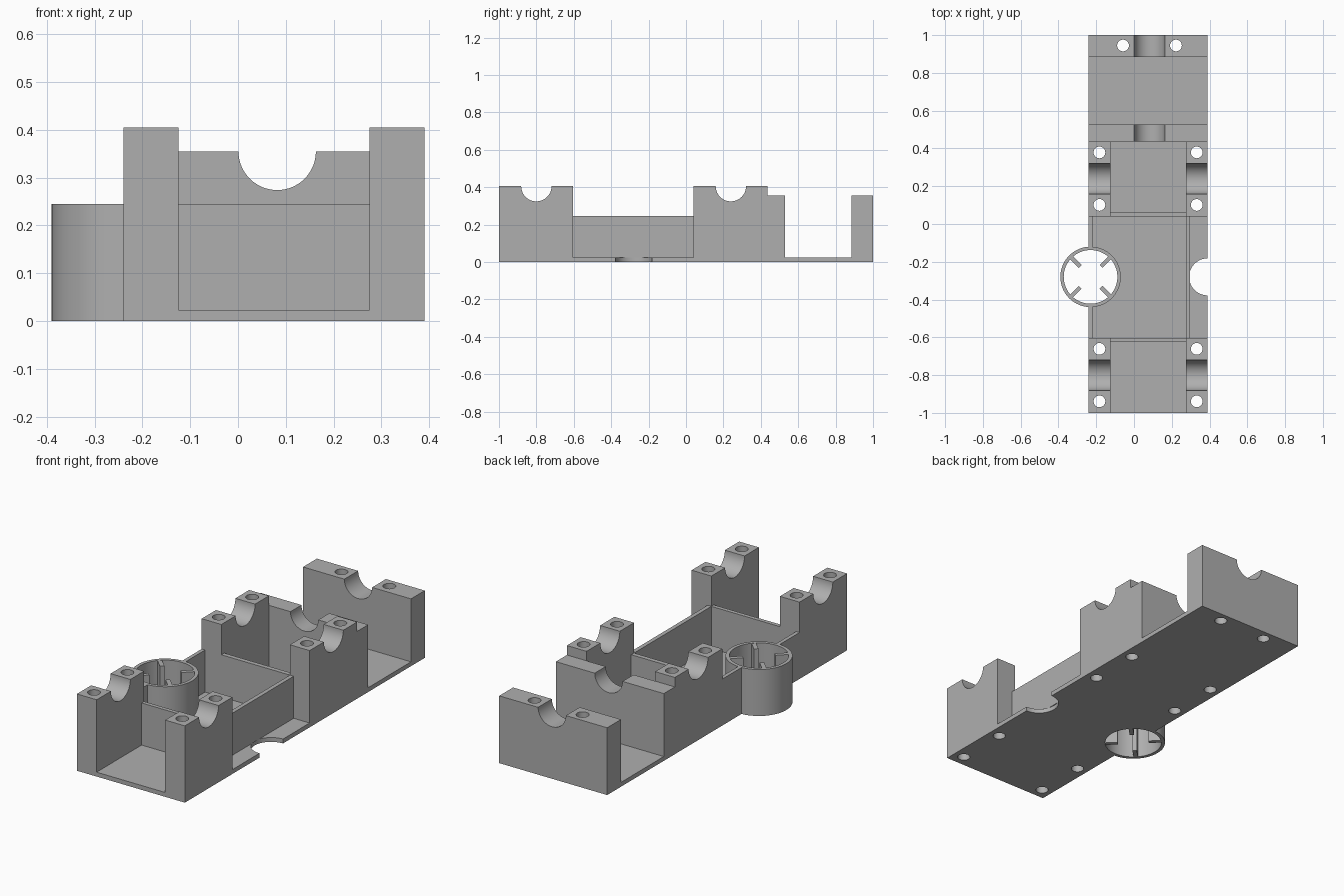
import bpy
import bmesh
from math import radians
from mathutils import Matrix, Vector

cube = bpy.data.objects.get("Cube")
if cube:
    bpy.data.objects.remove(cube, do_unlink=True)

grey = bpy.data.materials.new("plain grey")
grey.use_nodes = True
colour = (0.43, 0.43, 0.43, 1)
grey.diffuse_color = colour
grey.node_tree.nodes["Principled BSDF"].inputs["Base Color"].default_value = colour

# Main dimensions
LEFT, RIGHT = -0.24, 0.39
INNER_L, INNER_R = -0.125, 0.275
FLOOR, POST_TOP, WALL_TOP, BOX_TOP = 0.023, 0.405, 0.355, 0.245
POST_X = (-0.183, 0.332)
AXLE_Y = (-0.80, 0.24)
HOLE_STEP = 0.139
SHAFT_X = 0.082
BEARING_R, BOLT_R = 0.081, 0.031
RING = Vector((-0.23, -0.28, 0))
RING_R, RING_INNER = 0.16, 0.142


def finish(name, bm):
    mesh = bpy.data.meshes.new(name)
    bm.to_mesh(mesh)
    bm.free()
    obj = bpy.data.objects.new(name, mesh)
    bpy.context.collection.objects.link(obj)
    obj.data.materials.append(grey)
    return obj


def box(name, x0, x1, y0, y1, z0, z1):
    bm = bmesh.new()
    centre = Vector((x0 + x1, y0 + y1, z0 + z1)) / 2
    size = Matrix.Diagonal((x1 - x0, y1 - y0, z1 - z0, 1))
    bmesh.ops.create_cube(bm, size=1, matrix=Matrix.Translation(centre) @ size)
    return finish(name, bm)


def cylinder(name, centre, radius, length, axis="Z"):
    turn = {"X": Matrix.Rotation(radians(90), 4, "Y"),
            "Y": Matrix.Rotation(radians(90), 4, "X"),
            "Z": Matrix.Identity(4)}[axis]
    bm = bmesh.new()
    bmesh.ops.create_cone(bm, cap_ends=True, segments=64, radius1=radius,
                          radius2=radius, depth=length,
                          matrix=Matrix.Translation(centre) @ turn)
    return finish(name, bm)


def cut(obj, cutters):
    """Subtract each cutter, then discard it."""
    for cutter in cutters:
        mod = obj.modifiers.new("cut", "BOOLEAN")
        mod.operation = "DIFFERENCE"
        mod.solver = "EXACT"
        mod.object = cutter
    bpy.context.view_layer.update()
    graph = bpy.context.evaluated_depsgraph_get()
    mesh = bpy.data.meshes.new_from_object(obj.evaluated_get(graph))
    obj.modifiers.clear()
    obj.data = mesh
    for cutter in cutters:
        bpy.data.objects.remove(cutter, do_unlink=True)
    bpy.ops.object.select_all(action="DESELECT")
    obj.select_set(True)
    bpy.context.view_layer.objects.active = obj
    bpy.ops.object.shade_smooth_by_angle(angle=radians(30))
    return obj


def bolt(x, y):
    return cylinder("bolt_cutter", (x, y, 0.2), BOLT_R, 1)


def ring_cutter(radius=RING_R):
    return cylinder("ring_cutter", RING, radius, 1)


# Bolt hole positions
post_bolts = [(x, y + s * HOLE_STEP) for x in POST_X for y in AXLE_Y for s in (-1, 1)]
back_bolts = [(SHAFT_X + s * 0.14, 0.945) for s in (-1, 1)]

# Base plate with bolt holes, ring opening and the rounded side notch
base = box("base_plate", LEFT, RIGHT, -1, 1, 0, FLOOR)
cut(base, [bolt(*p) for p in post_bolts + back_bolts]
    + [ring_cutter(), cylinder("notch_cutter", (RIGHT, RING.y, 0), 0.098, 1)])

# Four axle posts, each with a half-round bearing seat and two bolt holes
for end, y in zip(("front", "rear"), AXLE_Y):
    for side, x, x0, x1 in (("right", POST_X[0], LEFT, INNER_L),
                            ("left", POST_X[1], INNER_R, RIGHT)):
        y0 = y - 0.2
        post = box(f"{end}_{side}_axle_post", x0, x1, y0, y0 + 0.396, FLOOR, POST_TOP)
        cut(post, [cylinder("seat_cutter", (x, y, POST_TOP), BEARING_R, 0.3, "X")]
            + [bolt(x, y + s * HOLE_STEP) for s in (-1, 1)])

# Cross walls that carry the lengthwise shaft
for name, y0, y1, bolts in (("shaft_wall", 0.436, 0.528, []),
                            ("back_wall", 0.885, 1, back_bolts)):
    wall = box(name, LEFT, RIGHT, y0, y1, FLOOR, WALL_TOP)
    seat = cylinder("seat_cutter", (SHAFT_X, (y0 + y1) / 2, WALL_TOP), BEARING_R, 0.3, "Y")
    cut(wall, [seat] + [bolt(*p) for p in bolts])

# Thin walls of the centre compartment
box("compartment_front_wall", INNER_L, INNER_R, -0.625, -0.604, FLOOR, BOX_TOP)
box("compartment_rear_wall", INNER_L, INNER_R, 0.04, 0.064, FLOOR, BOX_TOP)
box("compartment_left_wall", INNER_R, 0.297, -0.604, 0.04, FLOOR, BOX_TOP)
right_wall = box("compartment_right_wall", LEFT, -0.22, -0.604, 0.04, FLOOR, BOX_TOP)
cut(right_wall, [ring_cutter()])

# Open round holder on the right side
holder = cylinder("round_holder", RING + Vector((0, 0, BOX_TOP / 2)), RING_R, BOX_TOP)
cut(holder, [ring_cutter(RING_INNER)])

# Four diagonal fins inside the holder
for i in range(4):
    fin = box(f"holder_fin_{i + 1}", 0.078, 0.146, -0.011, 0.011, 0.001, BOX_TOP - 0.001)
    fin.data.transform(Matrix.Translation(RING) @ Matrix.Rotation(radians(45 + 90 * i), 4, "Z"))
